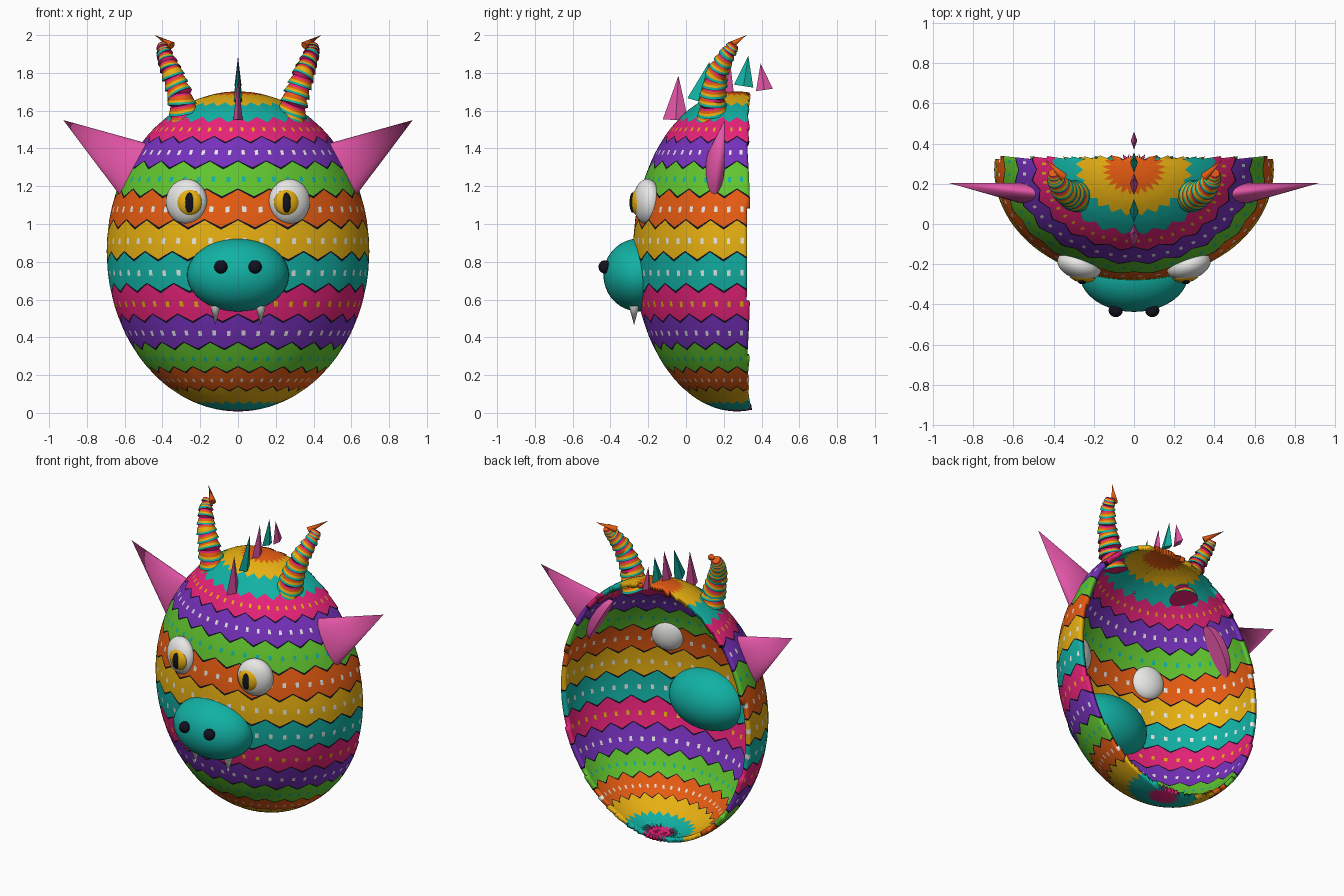
import bpy, bmesh, math, random
from mathutils import Matrix, Vector

if "Cube" in bpy.data.objects:
    bpy.data.objects.remove(bpy.data.objects["Cube"])

random.seed(4)

# Flat colours
PALETTE = [("magenta", (0.80, 0.016, 0.19)), ("teal", (0.006, 0.44, 0.37)),
           ("yellow", (0.83, 0.45, 0.006)), ("orange", (0.82, 0.11, 0.006)),
           ("green", (0.12, 0.56, 0.028)), ("purple", (0.18, 0.03, 0.50)),
           ("pink", (0.75, 0.09, 0.38)), ("white", (0.85, 0.85, 0.83)),
           ("black", (0.006, 0.006, 0.015))]
MATS = {}
for name, rgb in PALETTE:
    MATS[name] = bpy.data.materials.new(name)
    MATS[name].diffuse_color = (*rgb, 1)
MAGENTA, TEAL, YELLOW, ORANGE, GREEN, PURPLE, PINK, WHITE, BLACK = range(9)


def finish(bm, name, mats, angle=40):
    me = bpy.data.meshes.new(name)
    bm.to_mesh(me)
    bm.free()
    ob = bpy.data.objects.new(name, me)
    bpy.context.collection.objects.link(ob)
    for m in mats:
        me.materials.append(MATS[m])
    if angle:
        bpy.ops.object.select_all(action='DESELECT')
        ob.select_set(True)
        bpy.context.view_layer.objects.active = ob
        bpy.ops.object.shade_smooth_by_angle(angle=math.radians(angle))
    return ob


def ellipsoid(name, mat, centre, radii, turn=0):
    bm = bmesh.new()
    m = Matrix.Translation(centre) @ Matrix.Rotation(turn, 4, 'Z') @ Matrix.Diagonal((*radii, 1))
    bmesh.ops.create_uvsphere(bm, u_segments=40, v_segments=24, radius=1, matrix=m)
    return finish(bm, name, [mat], 80)


def spike(name, mat, base, tip, side, r_side, r_other, sides=32, angle=40):
    """Cone from base to tip with an elliptical foot; side is the first foot axis."""
    base, tip = Vector(base), Vector(tip)
    a = (tip - base)
    u = Vector(side).normalized()
    v = a.cross(u).normalized()
    bm = bmesh.new()
    ring = []
    for k in range(sides):
        t = math.tau * k / sides
        ring.append(bm.verts.new(base + u * r_side * math.cos(t) + v * r_other * math.sin(t)))
    top = bm.verts.new(tip)
    for k in range(sides):
        bm.faces.new((ring[k], ring[(k + 1) % sides], top))
    bm.faces.new(ring[::-1])
    bmesh.ops.recalc_face_normals(bm, faces=bm.faces)
    return finish(bm, name, [mat], angle)


# Head shell: open-backed ellipsoid with zigzag bands and rows of dots
C, R = Vector((0, 0.27, 0.855)), Vector((0.695, 0.55, 0.847))
COLS, TOOTH = 192, 8
edges = [0] + [7.5 + 11.5 * k for k in range(15)] + [180]
rows, row_info = [], []          # (latitude, zigzag weight), (band, kind)
for b in range(16):
    for t, kind in ((0, "line"), (0.06, "plain"), (0.41, "dot"), (0.59, "plain")):
        rows.append((edges[b] + t * (edges[b + 1] - edges[b]), abs(2 * t - 1)))
        row_info.append((b, kind))
rows.append((180, 0))
rows[0] = (0, 0)
bm = bmesh.new()
grid = []
for lat, w in rows:
    line = []
    for j in range(COLS):
        tri = abs((j % TOOTH) / TOOTH * 2 - 1) * 2 - 1
        fade = 0 if lat in (0, 180) else 1
        th = math.radians(min(180, max(0, lat + 1.7 * w * tri * fade)))
        ph = math.tau * j / COLS
        line.append(bm.verts.new((C.x + R.x * math.sin(th) * math.cos(ph),
                                  C.y + R.y * math.sin(th) * math.sin(ph),
                                  C.z - R.z * math.cos(th))))
    grid.append(line)
DOTS = {GREEN: TEAL, MAGENTA: YELLOW}
for i, (band, kind) in enumerate(row_info):
    colour = band % 6
    for j in range(COLS):
        k = (j + 1) % COLS
        f = bm.faces.new((grid[i][j], grid[i][k], grid[i + 1][k], grid[i + 1][j]))
        f.material_index = colour
        if kind == "line" and 3 <= band <= 12:
            f.material_index = BLACK
        if kind == "dot" and 3 <= band <= 12 and j % 4 == 1:
            f.material_index = DOTS.get(colour, WHITE)
bmesh.ops.delete(bm, geom=[f for f in bm.faces if f.calc_center_median().y > 0.33], context='FACES')
bmesh.ops.remove_doubles(bm, verts=bm.verts, dist=0.0002)
head = finish(bm, "head_shell", [n for n, _ in PALETTE], 60)
sol = head.modifiers.new("thickness", 'SOLIDIFY')
sol.thickness = 0.03
sol.offset = -1

# Snout
ellipsoid("snout", "teal", (0, -0.25, 0.73), (0.27, 0.187, 0.193))


# Horn: stacked striped collars that taper along a bent path
def horn(s):
    path = [Vector(p) for p in ((0.275, 0.14, 1.54), (0.305, 0.14, 1.67),
                                (0.35, 0.165, 1.80), (0.39, 0.22, 1.90), (0.40, 0.255, 1.95))]
    radii = [0.082, 0.07, 0.058, 0.042, 0.03]
    collars, stripes, sides = 11, 4, 24
    bm = bmesh.new()
    prev = None

    def at(t):
        x = min(t, 0.9999) * (len(path) - 1)
        n = int(x)
        return (path[n].lerp(path[n + 1], x - n), radii[n] + (radii[n + 1] - radii[n]) * (x - n),
                (path[n + 1] - path[n]).normalized())
    for c in range(collars):
        lean = Vector((random.uniform(-.2, .2), random.uniform(-.2, .2), 0))
        for q in range(stripes + 1):
            p, r, d = at((c + q / stripes) / collars)
            r *= 1.06 - 0.22 * q / stripes
            turn = Vector((0, 0, 1)).rotation_difference((d + lean).normalized()).to_matrix()
            ring = []
            for k in range(sides):
                a = math.tau * k / sides
                v = p + turn @ Vector((r * math.cos(a), r * math.sin(a), 0))
                ring.append(bm.verts.new((s * v.x, v.y, v.z)))
            if prev:
                for k in range(sides):
                    n = (k + 1) % sides
                    f = bm.faces.new((prev[k], prev[n], ring[n], ring[k]))
                    f.material_index = (c * stripes + q) % 4
            else:
                bm.faces.new(ring[::-1])
            prev = ring
    bm.faces.new(prev).material_index = ORANGE
    bmesh.ops.recalc_face_normals(bm, faces=bm.faces)
    finish(bm, "horn", ["magenta", "teal", "yellow", "orange"], 30)
    spike("horn_tip", "orange", (s * 0.35, 0.235, 1.945), (s * 0.44, 0.32, 2.0),
          (0.5, 0, -0.8 * s), 0.02, 0.02, 16)


for s in (-1, 1):
    horn(s)
    # Ears
    spike("ear", "pink", (s * 0.515, 0.15, 1.265), (s * 0.925, 0.205, 1.55),
          (s * 0.5, 0, -0.87), 0.17, 0.055)
    # Eyes
    ellipsoid("eyeball", "white", (s * 0.272, -0.205, 1.118), (0.112, 0.07, 0.12), s * 0.3)
    ellipsoid("iris", "yellow", (s * 0.257, -0.255, 1.115), (0.068, 0.036, 0.07), s * 0.15)
    ellipsoid("pupil", "black", (s * 0.257, -0.283, 1.113), (0.023, 0.016, 0.053))
    # Nostrils and fangs
    ellipsoid("nostril", "black", (s * 0.091, -0.43, 0.773), (0.035, 0.033, 0.035))
    spike("fang", "white", (s * 0.12, -0.275, 0.565), (s * 0.12, -0.275, 0.465),
          (1, 0, 0), 0.027, 0.027, 20)

# Crest of four-sided spikes along the crown
CREST = [(-0.055, 1.55, -0.04, 1.785, 0.068), (0.065, 1.65, 0.125, 1.86, 0.06),
         (0.20, 1.69, 0.23, 1.89, 0.055), (0.305, 1.73, 0.33, 1.89, 0.052),
         (0.415, 1.71, 0.395, 1.85, 0.045)]
for n, (y0, z0, y1, z1, r) in enumerate(CREST):
    spike("crest_spike", ("pink", "teal")[n % 2], (0, y0, z0), (0, y1, z1),
          (1, 0, 0), r * 0.36, r, 4, 0)

for m in bpy.data.materials:
    if m.users and not m.is_grease_pencil:
        m.use_nodes = True
        m.node_tree.nodes["Principled BSDF"].inputs["Base Color"].default_value = m.diffuse_color
